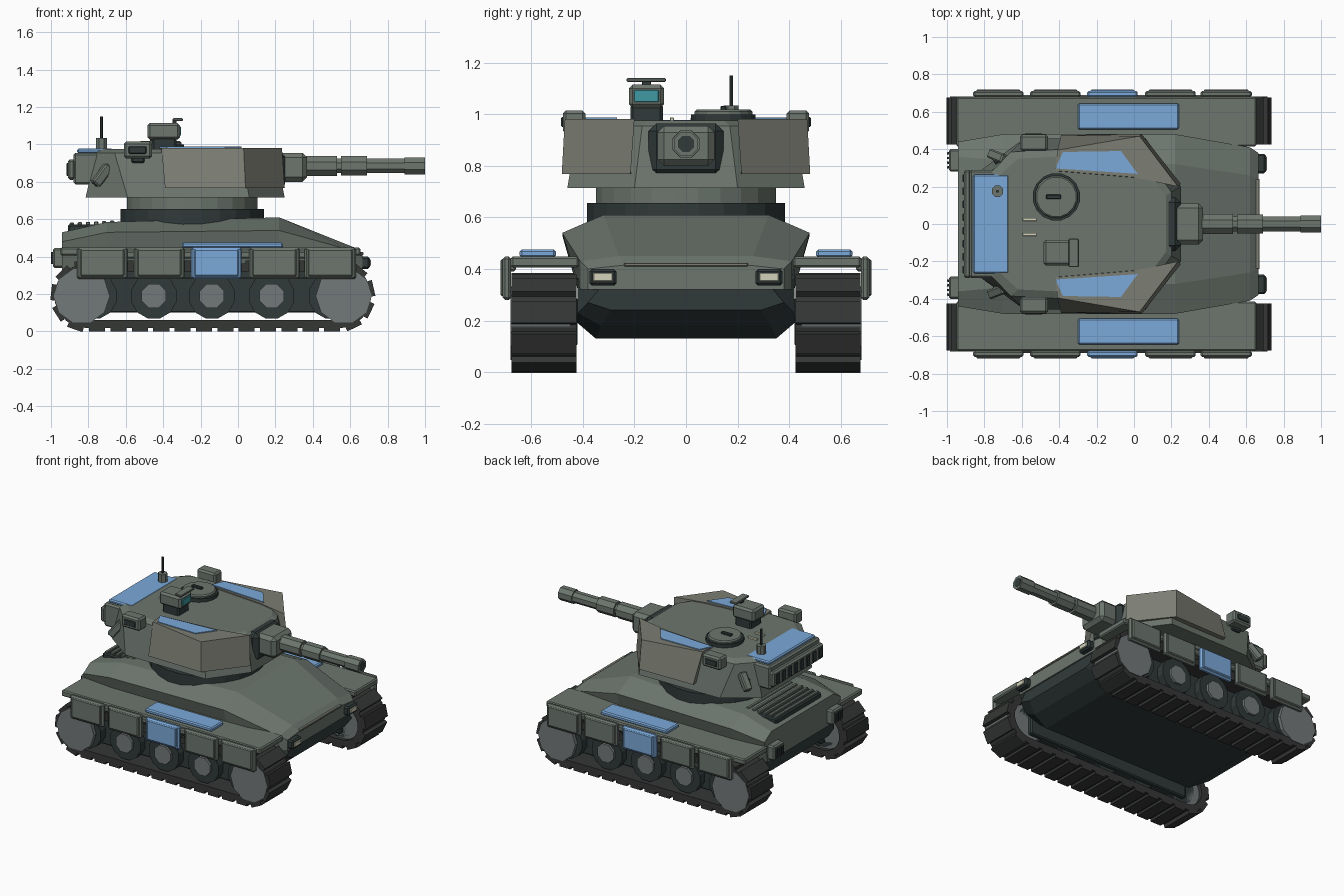
import bpy, bmesh, math
from mathutils import Vector, Matrix

if "Cube" in bpy.data.objects:
    bpy.data.objects.remove(bpy.data.objects["Cube"])

def mat(name, r, g, b):
    m = bpy.data.materials.new(name)
    m.diffuse_color = (r, g, b, 1)
    m.use_nodes = True
    m.node_tree.nodes["Principled BSDF"].inputs["Base Color"].default_value = m.diffuse_color
    return m

GREEN = mat("green", .15, .18, .155)
PANEL = mat("panel", .20, .205, .17)
DARK = mat("dark", .03, .042, .042)
TRACK = mat("track", .035, .038, .036)
BLUE = mat("blue", .20, .40, .70)
STEEL = mat("steel", .17, .19, .195)
TEAL = mat("teal", .05, .32, .36)
CREAM = mat("cream", .65, .65, .5)

def finish(name, bm, m, bevel=0):
    bmesh.ops.recalc_face_normals(bm, faces=bm.faces)
    me = bpy.data.meshes.new(name)
    bm.to_mesh(me)
    bm.free()
    me.materials.append(m)
    ob = bpy.data.objects.new(name, me)
    bpy.context.collection.objects.link(ob)
    if bevel:
        mod = ob.modifiers.new("bevel", 'BEVEL')
        mod.width, mod.segments = bevel, 1
    return ob

def box(name, x, y, z, m=GREEN, bevel=.008):
    """Box from (min, max) ranges."""
    bm = bmesh.new()
    c = Matrix.Translation([(a + b) / 2 for a, b in (x, y, z)])
    s = Matrix.Diagonal([abs(b - a) for a, b in (x, y, z)] + [1])
    bmesh.ops.create_cube(bm, size=1, matrix=c @ s)
    return finish(name, bm, m, bevel)

def cyl(name, p, q, r, m=GREEN, n=8, r2=None, bevel=0):
    """Prism between two points, flats aligned to the axes."""
    p, q = Vector(p), Vector(q)
    rot = (q - p).to_track_quat('Z', 'Y').to_matrix().to_4x4()
    bm = bmesh.new()
    bmesh.ops.create_cone(bm, cap_ends=True, segments=n, radius1=r, radius2=r2 or r, depth=(q - p).length,
                          matrix=Matrix.Translation((p + q) / 2) @ rot @ Matrix.Rotation(math.pi / n, 4, 'Z'))
    return finish(name, bm, m, bevel)

def loft(name, rings, m=GREEN, bevel=0, closed=False):
    """Skin equal-length rings of points; capped unless closed."""
    bm = bmesh.new()
    vs = [[bm.verts.new(p) for p in r] for r in rings]
    n = len(rings[0])
    for a, b in zip(vs, vs[1:] + vs[:1] if closed else vs[1:]):
        for i in range(n):
            bm.faces.new((a[i], a[(i + 1) % n], b[(i + 1) % n], b[i]))
    if not closed:
        bm.faces.new(vs[0])
        bm.faces.new(vs[-1])
    return finish(name, bm, m, bevel)

def section(x, half):
    return [(x, y, z) for y, z in half] + [(x, -y, z) for y, z in reversed(half)]

def plan(z, half):
    return [(x, y, z) for x, y in half] + [(x, -y, z) for x, y in reversed(half)]

# Hull
loft("lower_hull", [section(-.92, [(.33, .23), (.39, .26), (.39, .40)]),
                    section(-.76, [(.35, .13), (.42, .19), (.42, .40)]),
                    section(.46, [(.35, .13), (.42, .19), (.42, .40)]),
                    section(.58, [(.33, .18), (.42, .23), (.42, .36)]),
                    section(.655, [(.29, .24), (.38, .27), (.33, .33)])], DARK)
loft("upper_hull", [section(-.94, [(.40, .32), (.44, .48), (.36, .53)]),
                    section(-.70, [(.42, .32), (.48, .53), (.34, .585)]),
                    section(.22, [(.42, .32), (.48, .54), (.32, .61)]),
                    section(.62, [(.41, .32), (.41, .43), (.26, .45)]),
                    section(.665, [(.38, .32), (.38, .40), (.24, .415)])])
box("bow_strip", (.645, .672), (-.24, .24), (.41, .424), PANEL, .003)
box("engine_grille_base", (-.91, -.66), (-.26, .26), (.53, .572), DARK)
for i in range(6):
    x = -.90 + i * .043
    box("engine_grille_slat", (x, x + .024), (-.25, .25), (.56, .582 + i * .002), GREEN, .004)

# Running gear, fenders and skirts on each side
XB, XF, ZC = -.81, .54, .19
STRAIGHT = XF - XB

def belt_point(d, r):
    """Position and tangent angle at distance d round the belt, measured at radius .17."""
    arc = math.pi * .17
    d %= 2 * (STRAIGHT + arc)
    if d < STRAIGHT:
        return XB + d, ZC - r, 0
    d -= STRAIGHT
    if d < arc:
        a = d / .17
        return XF + r * math.sin(a), ZC - r * math.cos(a), a
    d -= arc
    if d < STRAIGHT:
        return XF - d, ZC + r, math.pi
    a = math.pi + (d - STRAIGHT) / .17
    return XB + r * math.sin(a), ZC - r * math.cos(a), a

PERIM = 2 * (STRAIGHT + math.pi * .17)
N = 33
SKIRTS = [(-.86, -.59), (-.555, -.285), (-.25, .02), (.06, .33), (.355, .63)]
for s in (-1, 1):
    y0, y1 = s * .425, s * .677
    rings = []
    for i in range(N * 2):
        o, inn = [belt_point(PERIM * i / N / 2, r) for r in (.172, .128)]
        rings.append([(o[0], y0, o[1]), (o[0], y1, o[1]), (inn[0], y1, inn[1]), (inn[0], y0, inn[1])])
    loft("track_belt", rings, TRACK, closed=True)
    bm = bmesh.new()
    for i in range(N):
        x, z, a = belt_point(PERIM * (i + .5) / N, .178)
        bmesh.ops.create_cube(bm, size=1, matrix=Matrix.Translation((x, (y0 + y1) / 2, z)) @
                              Matrix.Rotation(-a, 4, 'Y') @ Matrix.Diagonal((.086, .252, .024, 1)))
    finish("track_cleats", bm, TRACK)
    for x in (-.77, -.45, -.14, .18, .50):
        cyl("road_wheel", (x, s * .45, ZC), (x, s * .655, ZC), .125, DARK, 12)
        cyl("wheel_hub", (x, s * .64, ZC), (x, s * .672, ZC), .07, STEEL)
    for x in (XB - .025, XF + .025):
        cyl("end_wheel", (x, s * .45, ZC), (x, s * .681, ZC), .15, STEEL, 10)
    box("track_inner_frame", (-.80, .53), (s * .42, s * .6), (.10, .29), DARK)
    box("fender", (-.95, .655), (s * .415, s * .68), (.405, .448))
    box("fender_panel", (-.30, .24), (s * .505, s * .645), (.445, .475), BLUE)
    box("skirt_rail", (-.84, .61), (s * .66, s * .69), (.39, .43))
    for i, (a, b) in enumerate(SKIRTS):
        m = BLUE if i == 2 else GREEN
        box("skirt_panel", (a, b), (s * .678, s * .712), (.28, .448), m, .01)
        box("skirt_plate", (a + .018, b - .018), (s * .70, s * .72), (.295, .438), m, .006)
    # Headlights and rear vents
    box("headlight", (.64, .705), (s * .27, s * .375), (.335, .40), DARK, .01)
    box("headlight_lens", (.70, .711), (s * .285, s * .36), (.352, .385), CREAM, .003)
    box("rear_vent", (-.99, -.92), (s * .28, s * .40), (.34, .445), GREEN, .01)
    for k in range(4):
        y = .297 + k * .025
        box("vent_slot", (-1, -.98), (s * y, s * (y + .012)), (.36, .425), DARK, .002)

# Turret ring and body
cyl("turret_ring_lower", (-.245, 0, .57), (-.245, 0, .655), .387, DARK, 24)
cyl("turret_ring_upper", (-.245, 0, .65), (-.245, 0, .72), .352, GREEN, 24)
loft("turret_body", [plan(.715, [(.25, .20), (.06, .46), (-.59, .455), (-.815, .29)]),
                     plan(.955, [(.20, .17), (.02, .42), (-.66, .385), (-.76, .28)]),
                     plan(.975, [(.17, .15), (0, .38), (-.62, .35), (-.73, .25)])])
for s in (-1, 1):
    low = [(-.39, .475), (.04, .482), (.25, .215), (.1, .2), (-.39, .28)]
    top = [(-.41, .395), (.03, .47), (.235, .2), (.0, .25), (-.42, .285)]
    loft("cheek_armour", [[(x, s * y, .768) for x, y in low], [(x, s * y, .982) for x, y in top]], PANEL)
    patch = [(-.38, .385), (-.07, .39), (.02, .268), (-.42, .297)]
    loft("cheek_panel", [[(x, s * y, z) for x, y in patch] for z in (.97, .988)], BLUE)
    # Side sensor boxes and launch tubes
    box("side_sensor", (-.61, -.46), (s * .39, s * .478), (.925, 1.015), GREEN, .012)
    box("side_sensor_window", (-.585, -.49), (s * .47, s * .484), (.95, .99), DARK, .004)
    box("sensor_bracket", (-.57, -.50), (s * .34, s * .42), (.90, .95), DARK)
    cyl("launch_tube", (-.765, s * .375, .785), (-.69, s * .345, .885), .036, GREEN, 4, bevel=.008)
    cyl("launch_tube_mount", (-.70, s * .30, .83), (-.74, s * .36, .83), .025, DARK)

# Rear bustle
box("bustle", (-.88, -.66), (-.29, .29), (.785, .955), GREEN, .012)
box("bustle_back", (-.91, -.87), (-.29, .29), (.81, .92), GREEN, .012)
for k in range(8):
    y = -.245 + k * .07
    box("bustle_slot", (-.916, -.90), (y - .02, y + .02), (.83, .90), DARK, .003)
box("bustle_panel", (-.86, -.668), (-.265, .265), (.952, .977), BLUE)
cyl("antenna_base", (-.73, .175, .97), (-.73, .175, 1.035), .032)
cyl("antenna", (-.73, .175, 1.03), (-.73, .175, 1.15), .008, DARK, 6)

# Gun
box("mantlet_frame", (.13, .25), (-.145, .145), (.755, .965), DARK, .03)
box("mantlet", (.20, .37), (-.11, .11), (.80, .955), GREEN, .025)
for name, a, b, r in (("barrel_root", .36, .53, .057), ("barrel_core", .5, .92, .042),
                      ("barrel_collar", .55, .69, .056), ("muzzle", .89, 1.0, .05)):
    cyl(name, (a, 0, .885), (b, 0, .885), r)
cyl("bore", (.98, 0, .885), (1.001, 0, .885), .034, DARK)

# Roof hatch, sight and marker rails
cyl("hatch_ring", (-.415, .145, .96), (-.415, .145, 1.0), .128, DARK, 16)
cyl("hatch_lid", (-.415, .145, .99), (-.415, .145, 1.018), .115, GREEN, 16, bevel=.008)
box("hatch_handle", (-.47, -.39), (.133, .157), (1.015, 1.033), DARK, .004)
box("sight_base", (-.46, -.33), (-.215, -.09), (.96, 1.04), DARK, .01)
box("sight_head", (-.485, -.31), (-.222, -.085), (1.025, 1.115), GREEN, .014)
box("sight_lens", (-.32, -.304), (-.202, -.105), (1.047, 1.095), TEAL, .003)
box("sight_post", (-.35, -.33), (-.17, -.135), (1.10, 1.13), DARK, .002)
box("sight_hood", (-.35, -.295), (-.23, -.078), (1.125, 1.14), GREEN, .004)
for y in (.025, -.055):
    box("roof_rail", (-.595, -.52), (y - .008, y + .008), (.97, .987), CREAM, .002)
